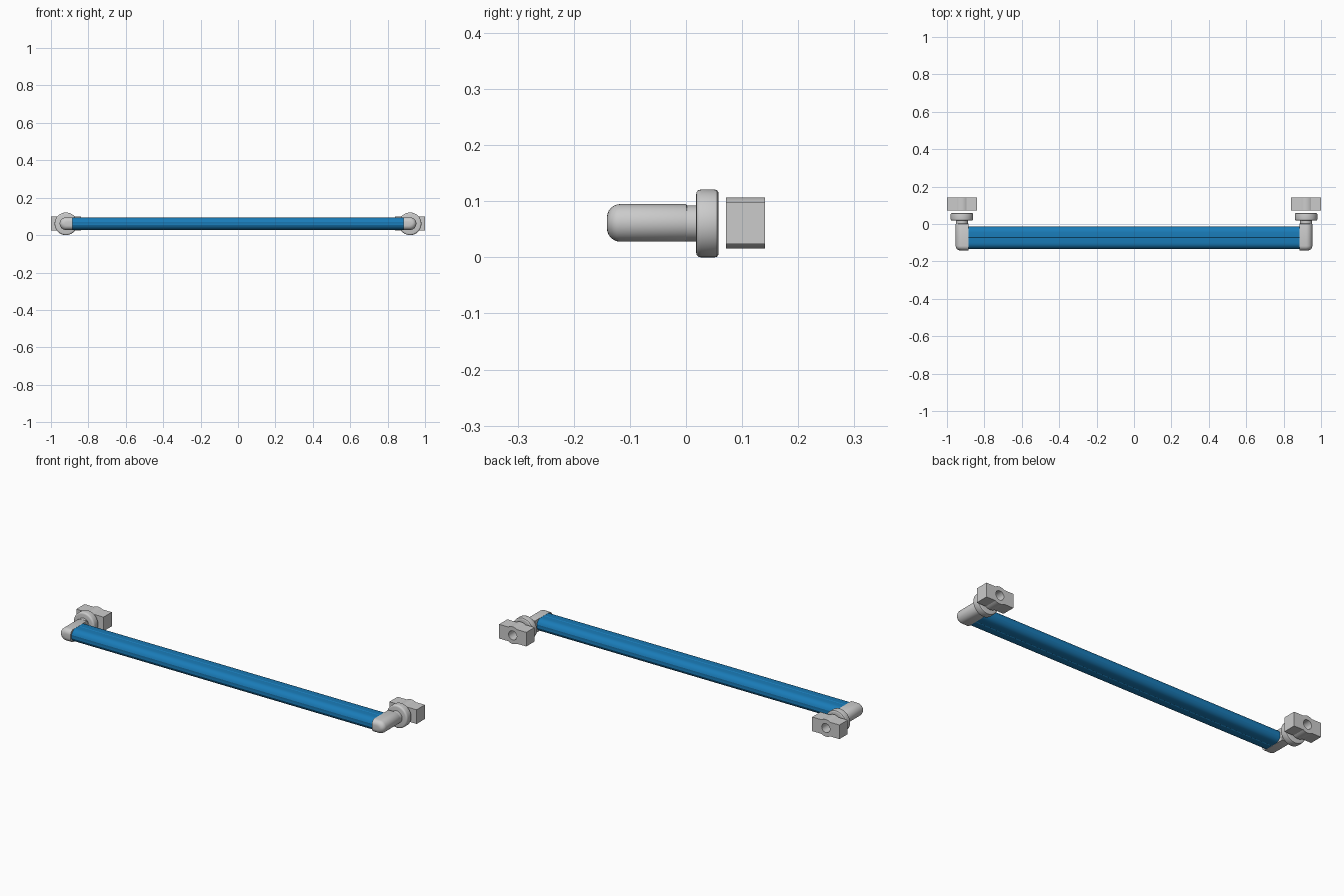
import bpy, bmesh, math

if "Cube" in bpy.data.objects:
    bpy.data.objects.remove(bpy.data.objects["Cube"])

ZC = 0.0605      # height of every part's axis
XC = 0.92        # mounting axis distance from the centre


def finish(name, bm, angle=35, color=None):
    bmesh.ops.remove_doubles(bm, verts=bm.verts, dist=1e-6)
    bmesh.ops.recalc_face_normals(bm, faces=bm.faces)
    me = bpy.data.meshes.new(name)
    bm.to_mesh(me)
    bm.free()
    ob = bpy.data.objects.new(name, me)
    bpy.context.collection.objects.link(ob)
    if color:
        mat = bpy.data.materials.new(name + "_paint")
        mat.diffuse_color = color
        mat.use_nodes = True
        mat.node_tree.nodes["Principled BSDF"].inputs["Base Color"].default_value = mat.diffuse_color
        me.materials.append(mat)
    bpy.ops.object.select_all(action='DESELECT')
    ob.select_set(True)
    bpy.context.view_layer.objects.active = ob
    bpy.ops.object.shade_smooth_by_angle(angle=math.radians(angle))
    return ob


def loft(rings, cap=True, closed=False):
    """Skin a list of point rings."""
    bm = bmesh.new()
    vs = [[bm.verts.new(p) for p in r] for r in rings]
    n = len(vs[0])
    pairs = list(zip(vs, vs[1:])) + ([(vs[-1], vs[0])] if closed else [])
    for a, b in pairs:
        for i in range(n):
            j = (i + 1) % n
            bm.faces.new((a[i], a[j], b[j], b[i]))
    if cap:
        bm.faces.new(vs[0])
        bm.faces.new(vs[-1])
    return bm


def circle(r, y, cx, n=32):
    return [(cx + r * math.cos(2 * math.pi * i / n), y,
             ZC + r * math.sin(2 * math.pi * i / n)) for i in range(n)]


# Rail: flattened tube with rounded edges and fine lengthwise grooves
def rail_section():
    hy, r, g = 0.061, 0.033, 0.002
    pts = []
    for side in (1, -1):
        for i in range(13):
            a = math.radians(-90 + 15 * i)
            rr = r - (g if i == 6 else 0)
            pts.append((side * (hy - r + rr * math.cos(a)), side * rr * math.sin(a)))
        for y, d in ((0.003, 0), (0, g), (-0.003, 0)):
            pts.append((side * y, side * (r - d)))
    return pts


section = rail_section()
finish("rail", loft([[(x, y - 0.073, z + ZC + 0.001) for y, z in section]
                     for x in (-0.887, 0.887)]), 20, (0.01, 0.2, 0.48, 1))


# End bracket: D-shaped arm with a rounded front, flat against the rail
def bracket_ring(y, inset, s):
    r, inner = 0.0335, 0.885
    pts = [(inner, -r), *[(XC + r * math.cos(a), r * math.sin(a)) for a in
           (math.radians(-90 + 11.25 * i) for i in range(17))], (inner, r)]
    k = 1 - inset / r
    kx = 1 - inset / (XC + r - inner)
    return [(s * (inner + (x - inner) * kx), y, ZC + 0.001 + z * k) for x, z in pts]


def bracket(s):
    rad, front, back = 0.024, -0.141, 0.002
    rings = [(front + rad * (1 - math.sin(a)), rad * (1 - math.cos(a)))
             for a in (math.radians(90 - 15 * i) for i in range(7))]
    rings += [(back - 0.004, 0), (back - 0.001, 0.001), (back, 0.004)]
    return loft([bracket_ring(y, d, s) for y, d in rings])


# Nut outline: rectangular bar with a round boss in the middle
def nut_rings(cx):
    hx, hz, boss, hole = 0.08, 0.0375, 0.0455, 0.024
    first = [math.atan2(hz, hx), math.asin(hz / boss)]
    angles = [2 * math.pi * i / 40 for i in range(40)]
    for a in first:
        angles += [a, math.pi - a, math.pi + a, 2 * math.pi - a]
    outer, inner = [], []
    for a in sorted(angles):
        c, s = math.cos(a), math.sin(a)
        box = min(hx / max(abs(c), 1e-9), hz / max(abs(s), 1e-9))
        r = max(box, boss)
        outer.append((cx + r * c, ZC + 0.001 + r * s))
        inner.append((cx + hole * c, ZC + 0.001 + hole * s))
    y0, y1 = 0.071, 0.1405
    put = lambda pts, y: [(x, y, z) for x, z in pts]
    return [put(outer, y0), put(outer, y1), put(inner, y1), put(inner, y0)]


for side, s in (("left", -1), ("right", 1)):
    cx = s * XC
    finish(side + "_bracket", bracket(s))
    # Neck between bracket and flange
    finish(side + "_neck", loft([circle(0.032, y, cx) for y in (0.0, 0.02)]))
    # Flange disc with rounded rims
    rim = ((0.018, 0.051), (0.019, 0.056), (0.022, 0.0595), (0.027, 0.0605),
           (0.051, 0.0605), (0.055, 0.0595), (0.0575, 0.056), (0.058, 0.051))
    finish(side + "_flange", loft([circle(r, y, cx, 40) for y, r in rim]), 40)
    # Clamping nut with bolt hole
    finish(side + "_nut", loft(nut_rings(cx), cap=False, closed=True), 30)
